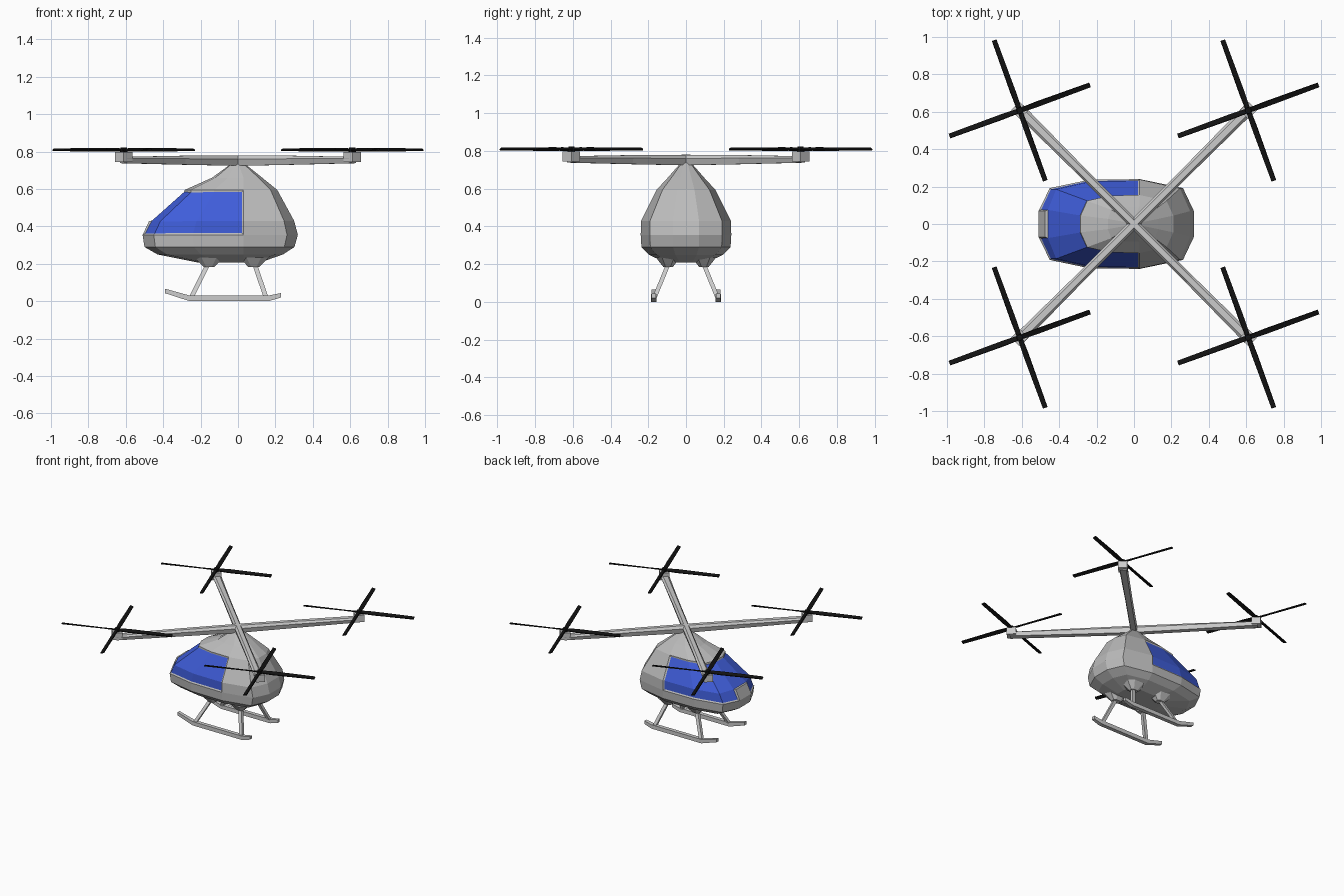
import bpy, bmesh
from math import radians, cos, sin
from mathutils import Vector, Matrix

if "Cube" in bpy.data.objects:
    bpy.data.objects.remove(bpy.data.objects["Cube"])


def material(name, rgb):
    m = bpy.data.materials.new(name)
    m.diffuse_color = (*rgb, 1)
    m.use_nodes = True
    m.node_tree.nodes["Principled BSDF"].inputs["Base Color"].default_value = m.diffuse_color
    return m


def finish(bm, name, mats=()):
    bmesh.ops.recalc_face_normals(bm, faces=bm.faces)
    me = bpy.data.meshes.new(name)
    bm.to_mesh(me)
    bm.free()
    ob = bpy.data.objects.new(name, me)
    bpy.context.collection.objects.link(ob)
    for m in mats:
        me.materials.append(m)
    return ob


def loft(bm, rings):
    """Skin a list of equal-length point rings, with end caps; returns rows of faces."""
    vs = [[bm.verts.new(p) for p in r] for r in rings]
    n = len(rings[0])
    rows = [[bm.faces.new((a[i], a[(i + 1) % n], b[(i + 1) % n], b[i])) for i in range(n)]
            for a, b in zip(vs, vs[1:])]
    bm.faces.new(vs[0][::-1])
    bm.faces.new(vs[-1])
    return rows


def beam(bm, a, b, w, h):
    """Square bar from a to b, w along y and h along x, with level ends."""
    loft(bm, [[Vector(p) + Vector((sx * h / 2, sy * w / 2, 0))
               for sx, sy in ((-1, -1), (1, -1), (1, 1), (-1, 1))] for p in (a, b)])


glass = material("glass_blue", (0.05, 0.11, 0.7))
black = material("rotor_black", (0.006, 0.006, 0.006))
grey = material("body_grey", (0.5, 0.5, 0.5))


# Cabin: twelve-sided rings (height, nose x, tail x, half width)
def cabin_ring(z, f, b, w):
    c = 0.03 if b > 0.1 else 0.0
    half = [(f, .29 * w), (f + .11 * (c - f), .8 * w), (f + .5 * (c - f), .985 * w),
            (c, w), (b - .2 * (b - c), .8 * w), (b, .29 * w)]
    return [(x, y, z) for x, y in half] + [(x, -y, z) for x, y in reversed(half)]


levels = [(.208, -.22, .12, .11), (.25, -.43, .24, .195), (.29, -.5, .302, .236),
          (.355, -.51, .32, .24), (.43, -.475, .3, .238), (.595, -.285, .21, .155),
          (.66, -.14, .13, .095), (.74, -.03, .03, .025)]
bm = bmesh.new()
rows = loft(bm, [cabin_ring(*l) for l in levels])
bmesh.ops.recalc_face_normals(bm, faces=bm.faces)
# Wraparound window: front half of two rows, leaving the small nose plate grey
front = (0, 1, 2, 8, 9, 10, 11)
window = [rows[3][i] for i in front if i != 11] + [rows[4][i] for i in front]
bmesh.ops.inset_region(bm, faces=window, thickness=.01, depth=-.006, use_even_offset=True)
for f in window:
    f.material_index = 1
finish(bm, "cabin", (grey, glass))

# Arms with hexagonal section, reaching out to the motor mounts
for sx in (1, -1):
    for sy in (1, -1):
        d = Vector((sx, sy, 0)).normalized()
        s = Vector((-d.y, d.x, 0))
        bm = bmesh.new()
        rings = []
        for r, w, top, bot in ((0, .026, .78, .724), (.42, .026, .778, .73), (.87, .031, .772, .738)):
            m = (top + bot) / 2
            prof = [(-w, m + .008), (-w * .55, top), (w * .55, top), (w, m + .008),
                    (w * .7, bot), (-w * .7, bot)]
            rings.append([d * r + s * u + Vector((0, 0, v)) for u, v in prof])
        loft(bm, rings)
        finish(bm, "rotor_arm")

        # Motor mount
        bm = bmesh.new()
        hub = Vector((sx * .611, sy * .607, 0))
        loft(bm, [[hub + d * (a * .033) + s * (b * .033) + Vector((0, 0, z))
                   for a, b in ((-1, -1), (1, -1), (1, 1), (-1, 1))] for z in (.745, .798)])
        finish(bm, "motor_mount")

        # Four pitched blades and a small hub
        bm = bmesh.new()
        for k in range(4):
            rot = Matrix.Translation(hub + Vector((0, 0, .81))) @ Matrix.Rotation(radians(20 + 90 * k), 4, 'Z')
            rings = []
            for x, w, pitch in ((0, .012, 15), (.1, .015, 25), (.4, .0125, 15)):
                c, n = cos(radians(pitch)), sin(radians(pitch))
                rings.append([rot @ Vector((x, u * w * c - v * n, u * w * n + v * c))
                              for u, v in ((-1, -.004), (1, -.004), (1, .004), (-1, .004))])
            loft(bm, rings)
        bmesh.ops.create_cone(bm, cap_ends=True, segments=8, radius1=.02, radius2=.016, depth=.026,
                              matrix=Matrix.Translation(hub + Vector((0, 0, .81))))
        finish(bm, "rotor", (black,))

# Landing gear on both sides
for sy in (1, -1):
    # Skid rail with turned-up ends
    bm = bmesh.new()
    path = [(-.39, .055, .012), (-.26, .016, .015), (.165, .016, .015), (.23, .032, .012)]
    loft(bm, [[(x, sy * .17 + u * h, z + v * h) for u, v in ((-1, -1), (1, -1), (1, 1), (-1, 1))]
              for x, z, h in path])
    finish(bm, "skid_rail")
    # Slanted struts with flared roots
    for top, foot in ((-.155, -.25), (.085, .15)):
        bm = bmesh.new()
        beam(bm, (top, sy * .09, .21), (foot, sy * .168, .02), .024, .026)
        finish(bm, "skid_strut")
        bm = bmesh.new()
        loft(bm, [[(top + a * r, sy * .095 + b * r * .8, z)
                   for a, b in ((-1, -.5), (-.5, -1), (.5, -1), (1, -.5), (1, .5), (.5, 1), (-.5, 1), (-1, .5))]
                  for z, r in ((.184, .03), (.235, .08))])
        finish(bm, "strut_root")
